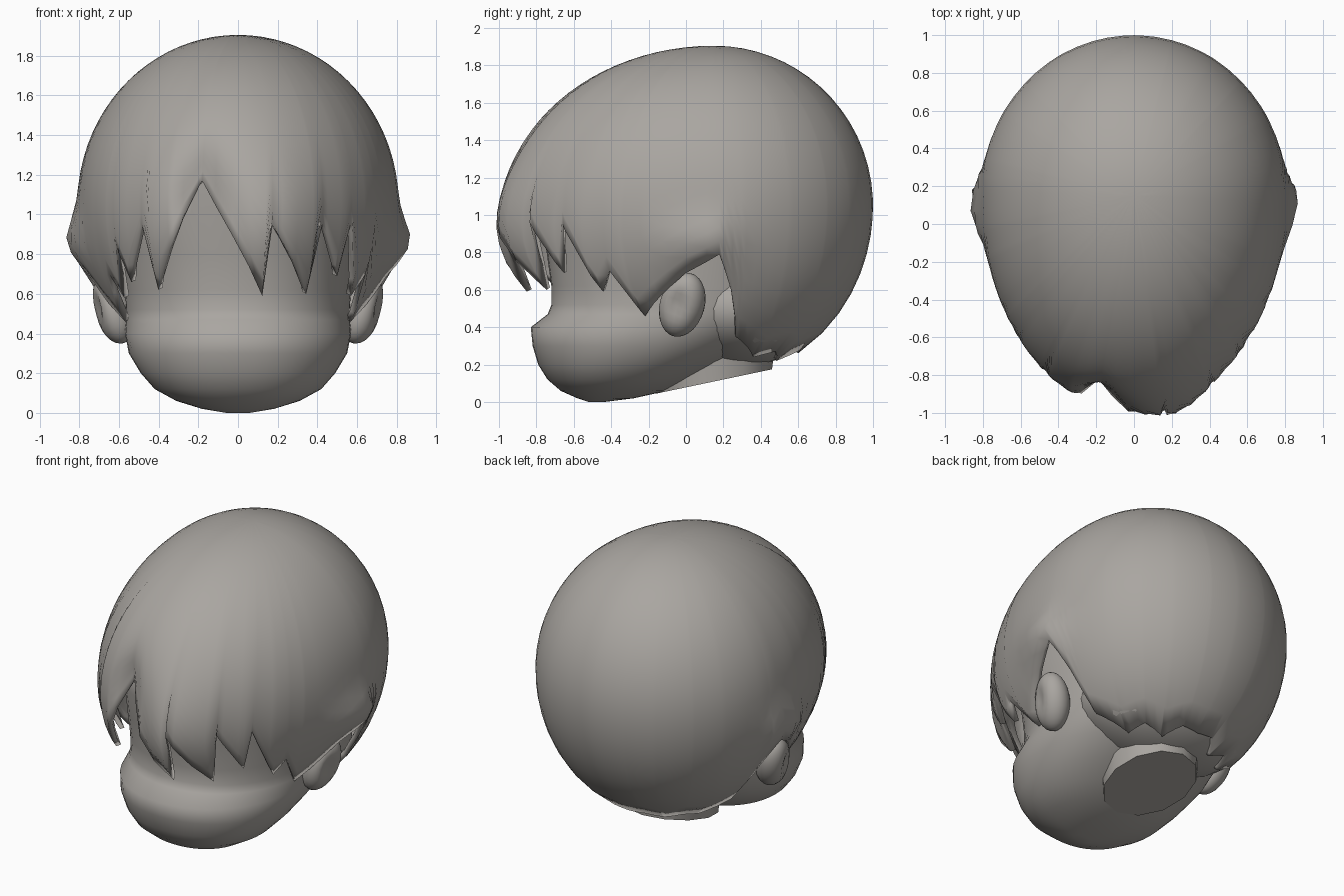
import bpy, bmesh, math
from mathutils import Matrix, Vector

if "Cube" in bpy.data.objects:
    bpy.data.objects.remove(bpy.data.objects["Cube"])

grey = bpy.data.materials.new("warm_grey")
grey.diffuse_color = (0.40, 0.38, 0.355, 1)
grey.use_nodes = True
grey.node_tree.nodes["Principled BSDF"].inputs["Base Color"].default_value = grey.diffuse_color


def finish(name, bm, angle=40):
    me = bpy.data.meshes.new(name)
    bm.to_mesh(me)
    bm.free()
    ob = bpy.data.objects.new(name, me)
    bpy.context.collection.objects.link(ob)
    me.materials.append(grey)
    bpy.ops.object.select_all(action='DESELECT')
    ob.select_set(True)
    bpy.context.view_layer.objects.active = ob
    bpy.ops.object.shade_smooth_by_angle(angle=math.radians(angle))
    return ob


def lerp(keys, t):
    """Piecewise linear lookup in (t, value) pairs."""
    for (a, va), (b, vb) in zip(keys, keys[1:]):
        if t <= b:
            return va + (vb - va) * max(0, (t - a) / (b - a))
    return keys[-1][1]


def bump(v, mid, width):
    return math.exp(-((v - mid) / width) ** 2)


def oval(z, mid, up, down):
    """Half width of a unit oval with different heights above and below mid."""
    h = up if z > mid else down
    return math.sqrt(max(0, 1 - ((z - mid) / h) ** 2))


def loft(bm, rings):
    """Bridge closed rings listed from top to bottom."""
    n = len(rings[0])
    for a, b in zip(rings, rings[1:]):
        for j in range(n):
            k = (j + 1) % n
            bm.faces.new((a[j], b[j], b[k], a[k]))


# Hair cap: egg-shaped shell whose lower edge follows a jagged hairline
TOP = 1.905
side = [(65, .46), (72, .55), (82, .69), (92, .79), (97, .60), (102, .35),
        (120, .24), (135, .27), (150, .22), (165, .27), (180, .26)]
right = [(10, .59), (12.5, .95), (29, .60), (32, .96), (42, .69), (45, .96),
         (54, .59), (59, .70)]
left = [(-60, .70), (-55, .58), (-51, .84), (-47, .66), (-37, .95), (-34, .62),
        (-24, .88), (-13, 1.17)]
hairline = [(-a, z) for a, z in reversed(side)] + left + right + side


def hair_point(az, z):
    s, c = math.sin(math.radians(az)), math.cos(math.radians(az))
    x = .81 * oval(z, 1.05, .855, .93) * s
    x += math.copysign(.075 * bump(abs(az), 88, 11) * bump(z, .86, .13), s)
    if c > 0:
        reach = 1.15 * oval(z, .95, .955, .75)
        reach += .05 * bump(az, 18, 12) * bump(z, .95, .3)
        reach -= .12 * bump(az, -13, 8) * bump(z, 1.12, .2)
    else:
        reach = .85 * oval(z, 1.05, .855, .93)
    return Vector((x, .15 - reach * c, z))


angles = sorted({a for a, _ in hairline} | set(range(-176, 180, 6)))
angles = [a for a in angles if a > -180]
bm = bmesh.new()
rows, rings = 24, []
for i in range(1, rows + 1):
    ring = []
    for az in angles:
        low = lerp(hairline, az)
        ring.append(bm.verts.new(
            hair_point(az, low + (TOP - low) * math.cos(i / rows * math.pi / 2))))
    rings.append(ring)
loft(bm, rings)
crown = bm.verts.new((0, .15, TOP))
for j in range(len(angles)):
    bm.faces.new((crown, rings[0][j], rings[0][(j + 1) % len(angles)]))
hair = finish("hair", bm)
shell = hair.modifiers.new("thickness", 'SOLIDIFY')
shell.thickness = .03
shell.offset = -1

# Face and jaw: rings of (z, half width, front y, back y)
face_rings = [(1.32, .30, -.55, .40), (1.17, .52, -.80, .55), (1.0, .58, -.78, .60),
              (.8, .58, -.745, .60), (.62, .57, -.72, .60), (.52, .565, -.72, .60),
              (.47, .565, -.74, .58), (.40, .57, -.83, .52), (.30, .55, -.82, .38),
              (.20, .49, -.79, .20), (.12, .42, -.74, .04), (.06, .31, -.67, -.10),
              (.02, .18, -.58, -.28), (0, .06, -.52, -.44)]
bm = bmesh.new()
rings, seg = [], 48
for z, w, front, back in face_rings:
    mid, half = (front + back) / 2, (back - front) / 2
    ring = []
    for j in range(seg):
        a = 2 * math.pi * j / seg
        s, c = math.sin(a), math.cos(a)
        p = .92
        ring.append(bm.verts.new((w * math.copysign(abs(s) ** p, s),
                                  mid - half * math.copysign(abs(c) ** p, c), z)))
    rings.append(ring)
loft(bm, rings)
bm.faces.new(rings[0])
bm.faces.new(list(reversed(rings[-1])))
finish("face", bm, 60)

# Neck stump with a slanted flat cut
bm = bmesh.new()
rings = []
for lift, grow in ((.35, 1.15), (.12, 1.05), (0, 1)):
    ring = []
    for j in range(12):
        a = 2 * math.pi * j / 12
        y = .15 - .31 * grow * math.cos(a)
        ring.append(bm.verts.new((.27 * grow * math.sin(a), y,
                                  .045 + (y + .16) * .21 + lift)))
    rings.append(ring)
loft(bm, rings)
bm.faces.new(rings[0])
bm.faces.new(list(reversed(rings[-1])))
finish("neck", bm)

# Nape: fills the underside between jaw, ears and hair
bm = bmesh.new()
bmesh.ops.create_uvsphere(bm, u_segments=32, v_segments=16, radius=1)
bmesh.ops.transform(bm, verts=bm.verts, matrix=Matrix.Translation((0, .28, .5))
                    @ Matrix.Diagonal((.57, .44, .31, 1)))
finish("nape", bm)

# Ears: tilted ovals with a shallow hollow on the outside
for sign, name in ((1, "right_ear"), (-1, "left_ear")):
    bm = bmesh.new()
    bmesh.ops.create_uvsphere(bm, u_segments=24, v_segments=14, radius=1)
    for v in bm.verts:
        if v.co.x > 0:
            v.co.x -= .4 * bump(math.hypot(v.co.y + .3, v.co.z - .1), 0, .45)
    bmesh.ops.transform(bm, verts=bm.verts, matrix=Matrix.Translation((.63, -.02, .52))
                        @ Matrix.Rotation(math.radians(18), 4, 'Y')
                        @ Matrix.Rotation(math.radians(-15), 4, 'X')
                        @ Matrix.Diagonal((.10, .12, .18, 1)))
    if sign < 0:
        bmesh.ops.scale(bm, verts=bm.verts, vec=(-1, 1, 1))
        bmesh.ops.reverse_faces(bm, faces=bm.faces)
    finish(name, bm, 60)
